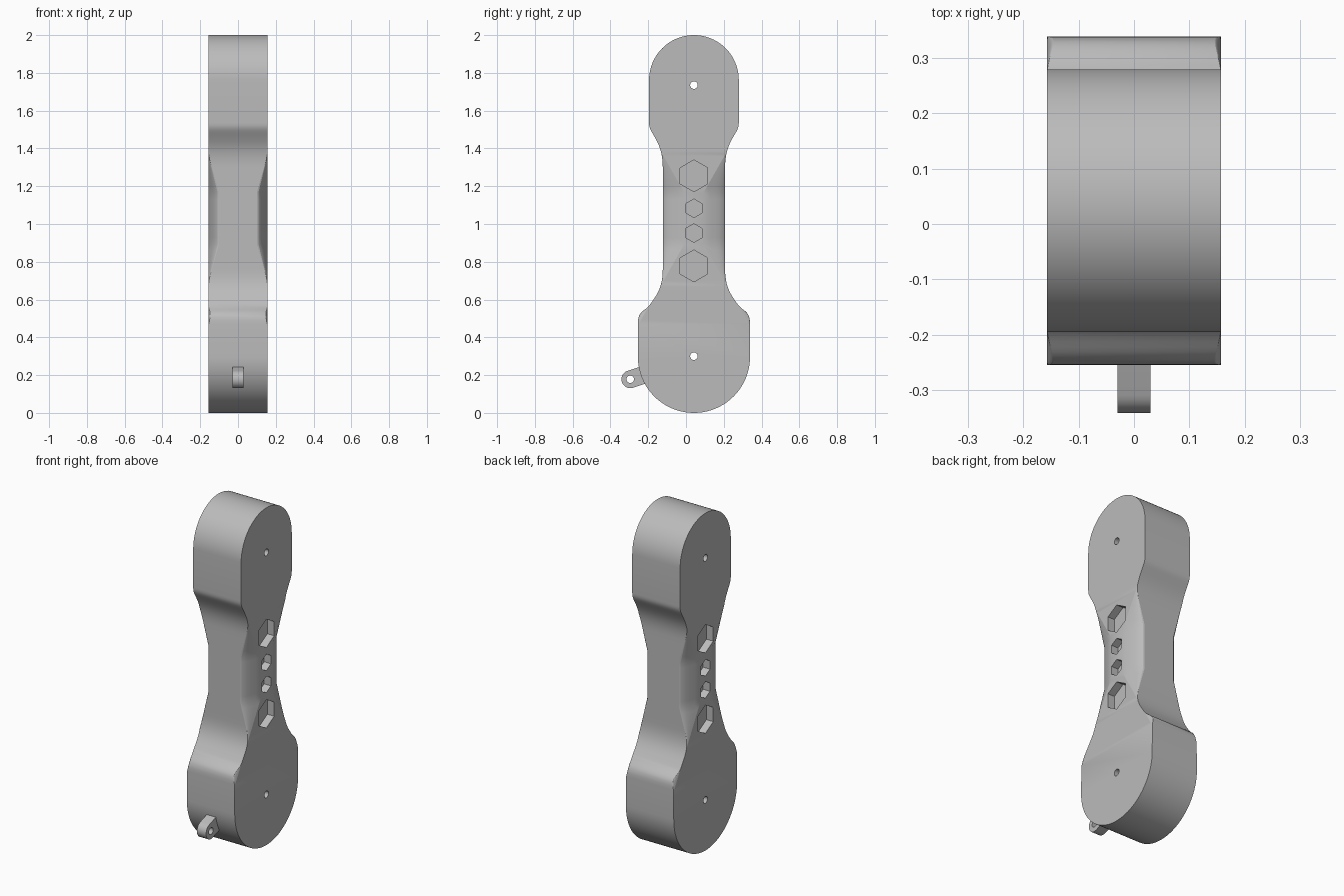
import bpy, bmesh
from math import sin, cos, pi, atan2
from mathutils import Vector
from mathutils.geometry import interpolate_bezier

if "Cube" in bpy.data.objects:
    bpy.data.objects.remove(bpy.data.objects["Cube"])

MID_Y, HALF_X = 0.042, 0.157

grey = bpy.data.materials.new("plain grey")
grey.use_nodes = True
grey.diffuse_color = (0.5, 0.5, 0.5, 1)
grey.node_tree.nodes["Principled BSDF"].inputs["Base Color"].default_value = (0.5, 0.5, 0.5, 1)


def make_object(name, bm):
    bmesh.ops.remove_doubles(bm, verts=bm.verts, dist=1e-5)
    bmesh.ops.recalc_face_normals(bm, faces=bm.faces)
    mesh = bpy.data.meshes.new(name)
    bm.to_mesh(mesh)
    bm.free()
    mesh.materials.append(grey)
    obj = bpy.data.objects.new(name, mesh)
    bpy.context.collection.objects.link(obj)
    return obj


def prism(name, points, x0, x1):
    """Extrude a (y, z) outline along x."""
    bm = bmesh.new()
    face = bm.faces.new([bm.verts.new((x0, y, z)) for y, z in points])
    new = bmesh.ops.extrude_face_region(bm, geom=[face])["geom"]
    moved = [v for v in new if isinstance(v, bmesh.types.BMVert)]
    bmesh.ops.translate(bm, verts=moved, vec=(x1 - x0, 0, 0))
    return make_object(name, bm)


def polygon(y, z, r, sides):
    return [(y + r * sin(2 * pi * i / sides), z + r * cos(2 * pi * i / sides))
            for i in range(sides)]


def cut(target, cutter):
    cutter.hide_render = True
    mod = target.modifiers.new("cut", 'BOOLEAN')
    mod.operation, mod.solver, mod.object = 'DIFFERENCE', 'EXACT', cutter
    bpy.context.view_layer.objects.active = target
    bpy.ops.object.modifier_apply(modifier=mod.name)
    bpy.data.objects.remove(cutter)


def bezier(a, b, c, d, n):
    pts = interpolate_bezier(*[Vector((*p, 0)) for p in (a, b, c, d)], n)
    return [(p.x, p.y) for p in pts]


# Half outline of the body: (half width, height), bottom to top
R_LOW, R_TOP, ARC = 0.297, 0.2375, 20
outline = [(R_LOW * sin(pi / 2 * i / ARC), R_LOW * (1 - cos(pi / 2 * i / ARC)))
           for i in range(ARC + 1)]
outline += bezier((R_LOW, 0.47), (R_LOW, 0.54), (0.265, 0.535), (0.235, 0.57), 10)
outline += bezier((0.235, 0.57), (0.2, 0.62), (0.165, 0.66), (0.165, 0.76), 14)[1:]
outline += [(0.165, 0.76 + 0.54 * i / 16) for i in range(1, 16)]
outline += bezier((0.165, 1.30), (0.165, 1.39), (0.19, 1.43), (0.225, 1.49), 14)
outline += bezier((0.225, 1.49), (0.233, 1.505), (R_TOP, 1.515), (R_TOP, 1.535), 5)[1:]
outline += [(R_TOP * cos(pi / 2 * i / ARC), 2 - R_TOP + R_TOP * sin(pi / 2 * i / ARC))
            for i in range(ARC + 1)]


def section(half, z):
    """Rectangle whose corners are rounded only along the neck."""
    flat = min(half, max(0.05, 0.07 + 0.57 * (abs(z - 1.03) - 0.17)))
    b = half - flat
    quarter = []
    for i in range(7):
        t = i / 6
        x = HALF_X - b * (0.5 * (1 - t) ** 2 + 0.6 * t * (1 - t))
        y = half * (1 - t) ** 2 + 2 * half * t * (1 - t) + flat * t * t
        quarter.append((x, y))
    right = quarter + [(x, -y) for x, y in reversed(quarter)]
    ring = right + [(-x, y) for x, y in reversed(right)]
    return [(x, y + MID_Y, z) for x, y in ring]


# Body lofted through the sections
bm = bmesh.new()
rings = [[bm.verts.new(p) for p in section(h, z)] for h, z in outline]
for low, high in zip(rings, rings[1:]):
    n = len(low)
    for i in range(n):
        j = (i + 1) % n
        bm.faces.new((low[i], low[j], high[j], high[i]))
bmesh.ops.dissolve_degenerate(bm, dist=1e-5, edges=bm.edges)
body = make_object("body", bm)

# Pivot holes right through the two ends
for z in (0.3, 1.735):
    cut(body, prism("hole_cutter", polygon(MID_Y, z, 0.02, 24), -0.3, 0.3))

# Shallow hexagonal pockets on both sides of the neck
for z, r in ((0.778, 0.084), (0.952, 0.049), (1.083, 0.049), (1.255, 0.084)):
    for side in (-1, 1):
        cut(body, prism("pocket_cutter", polygon(MID_Y, z, r, 6),
                        side * (HALF_X - 0.045), side * 0.3))

# Eyelet tab on the lower front
ey, ez, er = -0.295, 0.178, 0.047
along = Vector((0.95, 0.31)).normalized()
start = atan2(along.y, along.x) + pi / 2
tab = [(ey + er * cos(start + pi * i / 16), ez + er * sin(start + pi * i / 16))
       for i in range(17)]
reach = along * 0.13
tab += [(tab[-1][0] + reach.x, tab[-1][1] + reach.y),
        (tab[0][0] + reach.x, tab[0][1] + reach.y)]
eyelet = prism("eyelet_tab", tab, -0.03, 0.03)
cut(eyelet, prism("eyelet_cutter", polygon(ey, ez, 0.02, 24), -0.1, 0.1))

# Smooth curves, sharp corners
for obj in (body, eyelet):
    bpy.ops.object.select_all(action='DESELECT')
    obj.select_set(True)
    bpy.context.view_layer.objects.active = obj
    bpy.ops.object.shade_smooth_by_angle(angle=0.35)
